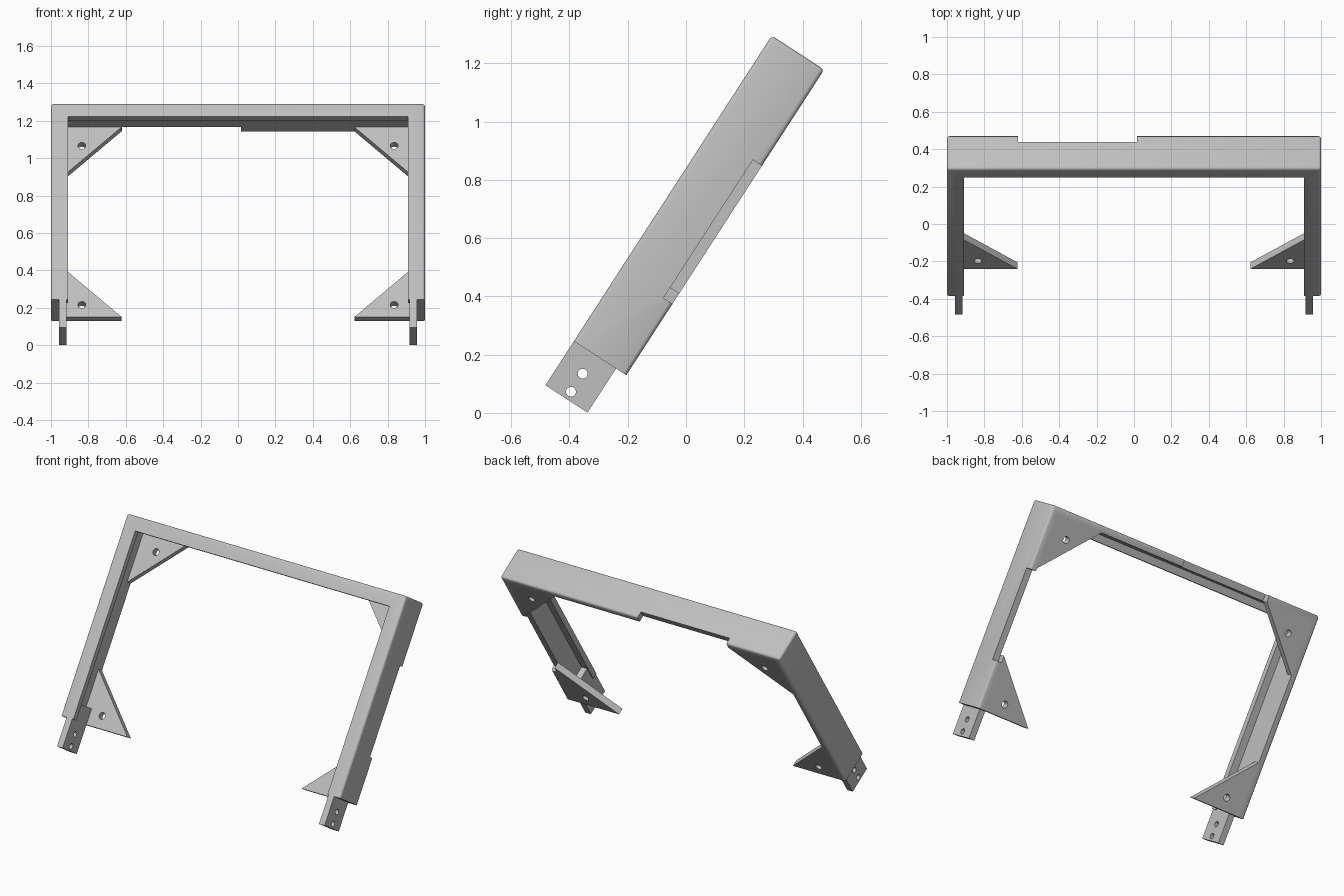
import bpy, bmesh, math
from mathutils import Matrix

if "Cube" in bpy.data.objects:
    bpy.data.objects.remove(bpy.data.objects["Cube"])

# Local frame: x across, y through the depth, z along the legs; tilted at the end
W, D, H = 1.0, 0.2145, 1.25      # half width, depth, leg length
T = 0.042                        # plate thickness
LIP, LIP_T = 0.09, 0.037         # front lip width and thickness
TILT = Matrix.Translation((0, -0.385, 0.246)) @ Matrix.Rotation(math.radians(-32.93), 4, 'X')

steel = bpy.data.materials.new("light grey metal")
steel.diffuse_color = (0.52, 0.52, 0.52, 1)
steel.use_nodes = True
steel.node_tree.nodes["Principled BSDF"].inputs["Base Color"].default_value = steel.diffuse_color


def finish(bm, name):
    bmesh.ops.recalc_face_normals(bm, faces=bm.faces)
    me = bpy.data.meshes.new(name)
    bm.to_mesh(me)
    bm.free()
    ob = bpy.data.objects.new(name, me)
    bpy.context.collection.objects.link(ob)
    me.materials.append(steel)
    return ob


def box(name, lo, hi, bevel=0):
    bm = bmesh.new()
    bmesh.ops.create_cube(bm, size=1)
    for v in bm.verts:
        v.co = [lo[i] if v.co[i] < 0 else hi[i] for i in range(3)]
    if bevel:  # round every edge except the open lower ends
        edges = [e for e in bm.edges if any(v.co.z > lo[2] + 0.01 for v in e.verts)]
        bmesh.ops.bevel(bm, geom=edges, offset=bevel, segments=3, profile=0.5, affect='EDGES')
    return finish(bm, name)


def prism(name, pts, y0, y1):
    bm = bmesh.new()
    face = bm.faces.new([bm.verts.new((x, y0, z)) for x, z in pts])
    out = bmesh.ops.extrude_face_region(bm, geom=[face])
    for v in out["geom"]:
        if isinstance(v, bmesh.types.BMVert):
            v.co.y = y1
    return finish(bm, name)


def rod(center, radius, axis):
    bm = bmesh.new()
    m = Matrix.Translation(center) @ Matrix.Rotation(math.pi / 2, 4, axis)
    bmesh.ops.create_cone(bm, cap_ends=True, segments=20, radius1=radius,
                          radius2=radius, depth=0.2, matrix=m)
    return finish(bm, "hole_cutter")


def cut(ob, cutters):
    bpy.context.view_layer.objects.active = ob
    for c in cutters:
        c.hide_render = True
        mod = ob.modifiers.new("cut", 'BOOLEAN')
        mod.operation, mod.solver, mod.object = 'DIFFERENCE', 'EXACT', c
        bpy.ops.object.modifier_apply(modifier=mod.name)
        bpy.data.objects.remove(c)


parts = []

# Frame: rounded block hollowed to an L section, with rear notches
frame = box("frame", (-W, 0, 0), (W, D, H), bevel=0.014)
cut(frame, [
    box("opening", (-W + LIP, -1, -1), (W - LIP, 1, H - LIP + 0.004)),
    box("recess", (-W + T, LIP_T, -1), (W - T, 1, H - T)),
    box("beam_notch", (-0.62, D - T, H - 0.1), (0.015, 1, H + 0.1)),
    box("leg_notch", (W - 0.1, D - 0.037, 0.292), (W + 0.1, 1, 0.857)),
])
parts.append(frame)

for side, s in (("left", -1), ("right", 1)):
    # Corner gussets with one hole each
    for level, z, d, hole in (("upper", H - T, -1, 1.09), ("lower", 0, 1, 0.077)):
        x = W - T
        g = prism(f"{side}_{level}_gusset",
                  [(s * x, z), (s * (x - 0.335), z), (s * x, z + d * 0.335)], D - T, D)
        cut(g, [rod((s * 0.835, D - T / 2, hole), 0.021, 'X')])
        parts.append(g)

    # Mounting tabs below the legs with two holes each
    xs = sorted((s * 0.918, s * (W - T)))
    tab = prism(f"{side}_mounting_tab",
                [(xs[0], -0.18), (xs[1], -0.18), (xs[1], 0.1), (xs[0], 0.1)], 0, D - T)
    lip_room = box("lip_room", (-2, -1, 0), (2, LIP_T, 1))
    cut(tab, [lip_room] + [rod((s * 0.938, 0.086, z), 0.017, 'Y') for z in (-0.077, -0.151)])
    parts.append(tab)

# Tilt everything and smooth the rounded edges
for ob in parts:
    ob.data.transform(TILT)
    bpy.ops.object.select_all(action='DESELECT')
    ob.select_set(True)
    bpy.context.view_layer.objects.active = ob
    bpy.ops.object.shade_smooth_by_angle(angle=math.radians(35))
